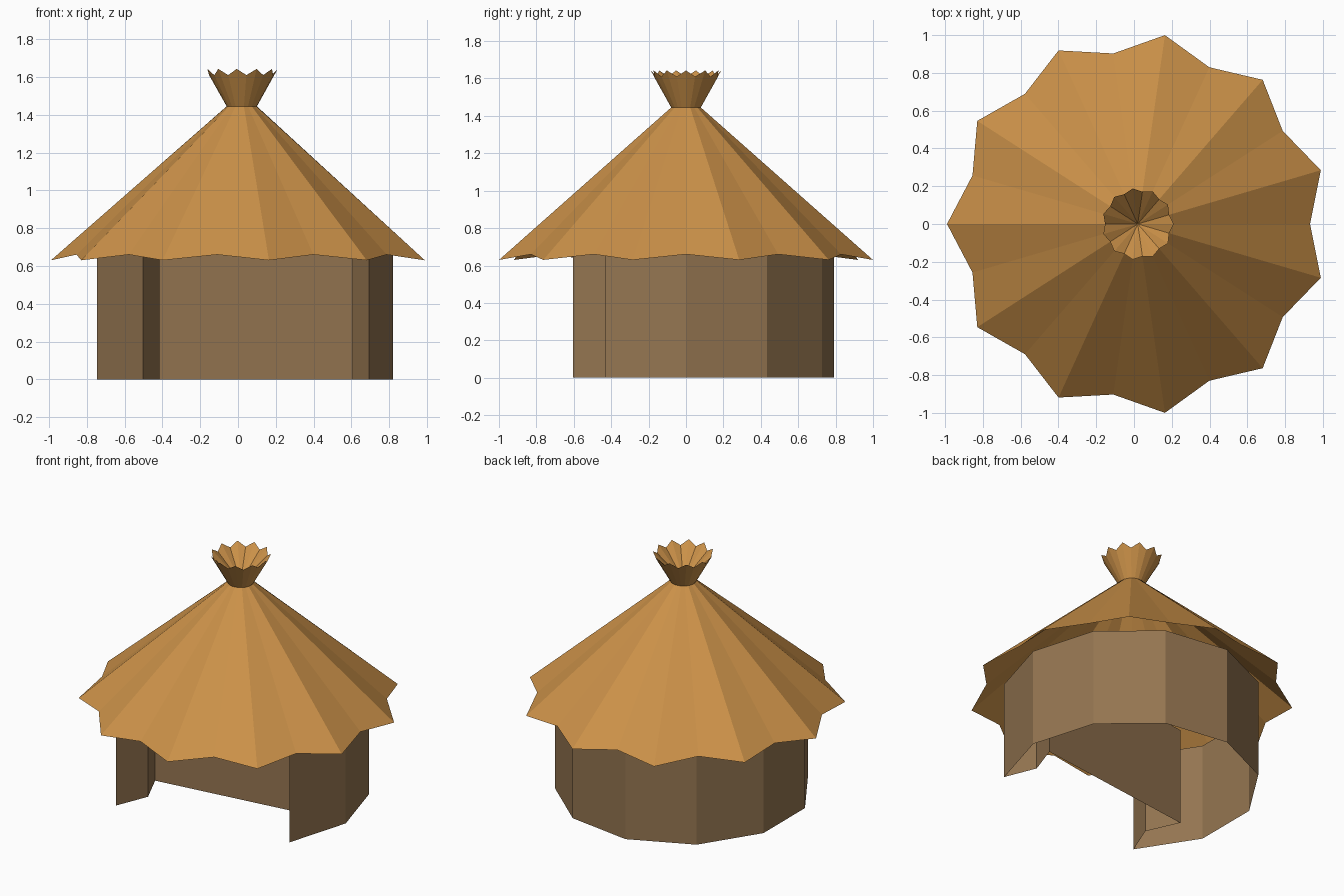
import bpy
import bmesh
from math import sin, cos, pi

if "Cube" in bpy.data.objects:
    bpy.data.objects.remove(bpy.data.objects["Cube"], do_unlink=True)

PLEATS = 11
SEGMENTS = PLEATS * 2
CENTRE_X = 0.02


def make_material(name, colour):
    mat = bpy.data.materials.new(name)
    mat.use_nodes = True
    rgba = (*colour, 1.0)
    mat.diffuse_color = rgba
    mat.node_tree.nodes["Principled BSDF"].inputs["Base Color"].default_value = rgba
    return mat


thatch = make_material("golden thatch", (0.60, 0.285, 0.066))
mud = make_material("brown mud wall", (0.30, 0.18, 0.082))


def finish(bm, name, mat):
    mesh = bpy.data.meshes.new(name)
    bm.to_mesh(mesh)
    bm.free()
    mesh.materials.append(mat)
    obj = bpy.data.objects.new(name, mesh)
    bpy.context.collection.objects.link(obj)
    return obj


def ring(bm, even, odd):
    """Ring whose points alternate between two (radius, height) pairs."""
    points = []
    for i in range(SEGMENTS):
        radius, z = odd if i % 2 else even
        a = 2 * pi * i / SEGMENTS
        points.append(bm.verts.new((CENTRE_X + radius * cos(a), radius * sin(a), z)))
    return points


def bridge(bm, low, high, closed=True):
    n = len(low)
    for i in range(n if closed else n - 1):
        j = (i + 1) % n
        bm.faces.new((low[i], low[j], high[j], high[i]))


NECK = (0.08, 1.445)

# Pleated roof, open underneath, with drooping tips at the eaves
bm = bmesh.new()
eaves = ring(bm, (0.912, 0.66), (1.01, 0.63))
bridge(bm, eaves, ring(bm, NECK, NECK))
finish(bm, "roof", thatch)

# Flared straw tuft: outer flare, zigzag rim, hollow inside
bm = bmesh.new()
rim = ring(bm, (0.19, 1.643), (0.173, 1.61))
bridge(bm, ring(bm, NECK, NECK), rim)
hollow = bm.verts.new((CENTRE_X, 0, NECK[1]))
for i in range(SEGMENTS):
    bm.faces.new((rim[i], rim[(i + 1) % SEGMENTS], hollow))
finish(bm, "roof_tuft", thatch)

# Round wall of flat panels, turning inwards at the doorway to a straight screen
WALL_RADIUS, WALL_TOP = 0.80, 0.668
outline = []
for k in range(-1, PLEATS - 3):
    a = 2 * pi * k / PLEATS
    outline.append((CENTRE_X + WALL_RADIUS * cos(a), WALL_RADIUS * sin(a)))
outline += [(-0.415, -0.385), (-0.515, -0.165), (0.68, -0.01), (0.607, -0.22)]

bm = bmesh.new()
base = [bm.verts.new((x, y, 0)) for x, y in outline]
top = [bm.verts.new((x, y, WALL_TOP)) for x, y in outline]
bridge(bm, base, top)
finish(bm, "hut_wall", mud)
